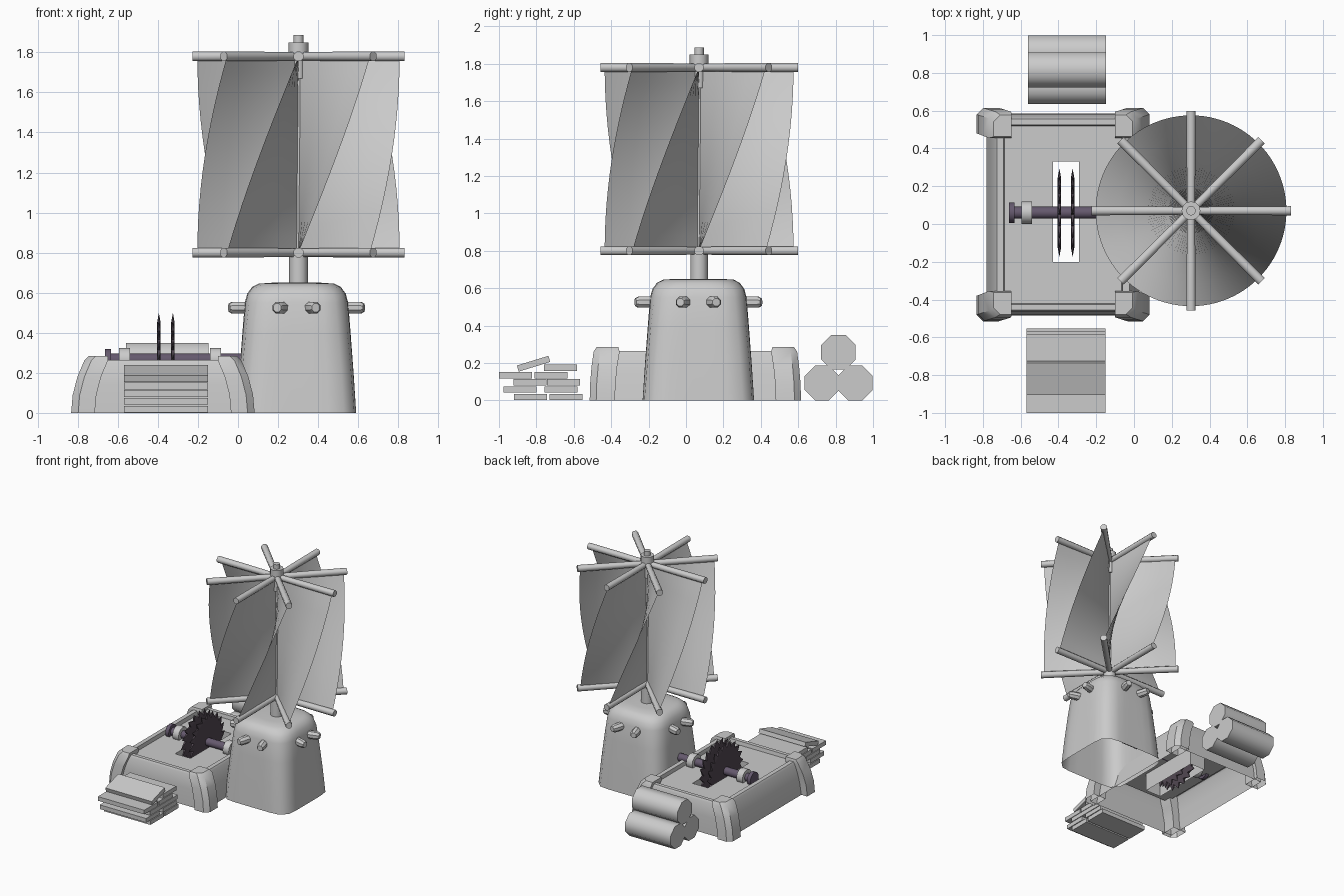
import bpy, bmesh, math
from mathutils import Vector, Matrix

if "Cube" in bpy.data.objects:
    bpy.data.objects.remove(bpy.data.objects["Cube"])


def material(name, col):
    m = bpy.data.materials.new(name)
    m.diffuse_color = (*col, 1)
    m.use_nodes = True
    m.node_tree.nodes["Principled BSDF"].inputs["Base Color"].default_value = m.diffuse_color
    return m


GREY = material("plain_grey", (0.6, 0.6, 0.6))
AXLE = material("dark_purple", (0.13, 0.10, 0.155))
STEEL = material("blade_dark", (0.085, 0.065, 0.085))


def finish(name, bm, mat, smooth=30, normals=True):
    if normals:
        bmesh.ops.recalc_face_normals(bm, faces=bm.faces[:])
    me = bpy.data.meshes.new(name)
    bm.to_mesh(me)
    bm.free()
    me.materials.append(mat)
    ob = bpy.data.objects.new(name, me)
    bpy.context.collection.objects.link(ob)
    if smooth:
        bpy.ops.object.select_all(action='DESELECT')
        ob.select_set(True)
        bpy.context.view_layer.objects.active = ob
        bpy.ops.object.shade_smooth_by_angle(angle=math.radians(smooth))
    return ob


def loft(bm, rings, cap_start=False, cap_end=False):
    """Bridge a list of closed rings with equal point counts."""
    vs = [[bm.verts.new(p) for p in r] for r in rings]
    n = len(vs[0])
    for a, b in zip(vs, vs[1:]):
        for i in range(n):
            j = (i + 1) % n
            bm.faces.new((a[i], a[j], b[j], b[i]))
    if cap_start:
        bm.faces.new(vs[0][::-1])
    if cap_end:
        bm.faces.new(vs[-1])


def rod(bm, p, q, profile, sides=12, turn=0.0):
    """Closed round bar from p to q; profile holds (fraction, radius)."""
    p, q = Vector(p), Vector(q)
    rot = (q - p).to_track_quat('Z', 'Y').to_matrix()
    rings = []
    for t, r in profile:
        c = p.lerp(q, t)
        rings.append([c + rot @ Vector((r * math.cos(turn + math.tau * i / sides),
                                        r * math.sin(turn + math.tau * i / sides), 0))
                      for i in range(sides)])
    loft(bm, rings, True, True)


def bar(name, p, q, r, mat=GREY, sides=12, turn=0.0):
    bm = bmesh.new()
    rod(bm, p, q, [(0, r), (1, r)], sides, turn)
    return finish(name, bm, mat, 50)


def rect(cx, cy, hx, hy, z):
    return [(cx - hx, cy - hy, z), (cx + hx, cy - hy, z),
            (cx + hx, cy + hy, z), (cx - hx, cy + hy, z)]


# Saw table: sloped walls, rim, recessed deck and open slot shaft
PX, PY = -0.375, 0.05
bm = bmesh.new()
loft(bm, [rect(PX, PY, 0.405, 0.535, 0), rect(PX, PY, 0.385, 0.53, 0.14),
          rect(PX, PY, 0.36, 0.515, 0.25), rect(PX, PY, 0.35, 0.505, 0.265),
          rect(PX, PY, 0.315, 0.475, 0.265), rect(PX, PY, 0.31, 0.47, 0.235),
          rect(-0.36, 0.065, 0.07, 0.265, 0.235), rect(-0.36, 0.065, 0.07, 0.265, 0.09)])
finish("saw_table", bm, GREY, 30)

# Flared corner posts
bm = bmesh.new()
for sx in (-1, 1):
    for sy in (-1, 1):
        rings = []
        for z, inset in ((0, 0), (0.09, 0), (0.18, 0), (0.26, 0), (0.285, 0.012)):
            f = 1 - (z / 0.285) ** 2
            xo, yo = 0.38 + 0.078 * f - inset, 0.54 + 0.025 * f - inset
            xi, yi = 0.262 + 0.078 * f + inset, 0.40 + 0.03 * f + inset
            c = 0.035
            pts = [(xi, yi), (xo, yi), (xo, yo - c), (xo - c, yo), (xi, yo)]
            rings.append([(PX + sx * x, PY + sy * y, z) for x, y in pts])
        loft(bm, rings, False, True)
finish("corner_posts", bm, GREY, 35)

# Tower: rounded square that softens to the top
TX, TY = 0.292, 0.066
bm = bmesh.new()
rings = []
for z, h, e in ((0, 0.298, 7), (0.2, 0.285, 6), (0.4, 0.27, 5), (0.55, 0.258, 4.2),
                (0.595, 0.246, 4), (0.628, 0.222, 3.6), (0.645, 0.19, 3.2), (0.65, 0.12, 2.5)):
    ring = []
    for i in range(32):
        a = math.tau * (i + 0.5) / 32
        c, s = math.cos(a), math.sin(a)
        r = h / (abs(c) ** e + abs(s) ** e) ** (1 / e)
        ring.append((TX + r * c, TY + r * s, z))
    rings.append(ring)
loft(bm, rings, False, True)
finish("tower", bm, GREY, 40)

# Pegs, two on each tower side
bm = bmesh.new()
for k in range(4):
    for d in (-16, 16):
        a = math.radians(90 * k + d)
        u = Vector((math.cos(a), math.sin(a), 0))
        c = Vector((TX, TY, 0.525))
        rod(bm, c + u * 0.2, c + u * 0.35, [(0, 0.032), (0.88, 0.032), (1, 0.022)],
            8, math.pi / 8)
finish("tower_pegs", bm, GREY, 30)

# Rotor mast
RX, RY = 0.302, 0.07
for name, z0, z1, r in (("mast_base", 0.63, 0.81, 0.047), ("mast", 0.8, 1.8, 0.014),
                        ("mast_collar", 1.67, 1.8, 0.03), ("mast_cap", 1.77, 1.85, 0.05),
                        ("mast_tip", 1.84, 1.887, 0.025)):
    bar(name, (RX, RY, z0), (RX, RY, z1), r, GREY, 12)

# Spokes at the top and bottom of the rotor
Z0, Z1 = 0.80, 1.78
for name, z in (("lower_spokes", Z0), ("upper_spokes", Z1)):
    bm = bmesh.new()
    for k in range(8):
        a = math.tau * k / 8
        rod(bm, (RX, RY, z), (RX + 0.528 * math.cos(a), RY + 0.528 * math.sin(a), z),
            [(0, 0.022), (0.5, 0.025), (1, 0.026)], 8, math.pi / 8)
    finish(name, bm, GREY, 50)

# Twisted sails, each rising one eighth of a turn
bm = bmesh.new()
ROWS, COLS = 12, 4
for k in range(8):
    grid = []
    for i in range(ROWS + 1):
        t = i / ROWS
        a = math.radians(45 * (k + t))
        grid.append([bm.verts.new((RX + r * math.cos(a), RY + r * math.sin(a), Z0 + (Z1 - Z0) * t))
                     for r in (0.01 + 0.495 * j / COLS for j in range(COLS + 1))])
    for i in range(ROWS):
        for j in range(COLS):
            bm.faces.new((grid[i][j], grid[i][j + 1], grid[i + 1][j + 1], grid[i + 1][j]))
finish("sails", bm, GREY, 60, normals=False)

# Saw axle with end flange and bearings
AY, AZ = 0.06, 0.265
bar("axle", (-0.65, AY, AZ), (0.15, AY, AZ), 0.032, AXLE)
bar("axle_flange", (-0.663, AY, AZ), (-0.633, AY, AZ), 0.055, AXLE)
for name, x in (("outer_bearing", -0.595), ("inner_bearing", -0.14)):
    bar(name, (x, AY, AZ), (x + 0.055, AY, AZ), 0.06, GREY)

# Twin toothed saw blades
TEETH = 20
for name, x in (("left_blade", -0.395), ("right_blade", -0.325)):
    bm = bmesh.new()
    hubs = [bm.verts.new((x + s * 0.009, AY, AZ)) for s in (-1, 1)]
    tips, sides = [], ([], [])
    for i in range(TEETH):
        a = math.tau * i / TEETH
        b = a + 0.05
        for s in (0, 1):
            sides[s].append(bm.verts.new((x + (2 * s - 1) * 0.009, AY + 0.185 * math.cos(b),
                                          AZ + 0.185 * math.sin(b))))
        tips.append(bm.verts.new((x, AY + 0.235 * math.cos(a), AZ + 0.235 * math.sin(a))))
    for i in range(TEETH):
        j = (i + 1) % TEETH
        for s in (0, 1):
            bm.faces.new((hubs[s], sides[s][i], sides[s][j]))
            bm.faces.new((sides[s][i], tips[j], sides[s][j]))
        bm.faces.new((sides[0][i], sides[1][i], tips[j]))
        bm.faces.new((sides[0][j], tips[j], sides[1][j]))
    finish(name, bm, STEEL, 0)

# Log pile
for i, (y, z) in enumerate(((0.727, 0.093), (0.905, 0.093), (0.815, 0.257))):
    bar("log_%d" % (i + 1), (-0.56, y, z), (-0.147, y, z), 0.1, GREY, 8, math.pi / 8)

# Plank stack: centre y, centre z, tilt in degrees
PLANKS = ((-0.832, 0.018, 0), (-0.642, 0.018, 0), (-0.888, 0.058, 0), (-0.668, 0.058, 0),
          (-0.835, 0.097, 0), (-0.655, 0.097, 0), (-0.912, 0.135, 0), (-0.722, 0.135, 0),
          (-0.672, 0.174, 0), (-0.815, 0.196, 17))
bm = bmesh.new()
for y, z, tilt in PLANKS:
    m = (Matrix.Translation((-0.36, y, z)) @ Matrix.Rotation(math.radians(tilt), 4, 'X')
         @ Matrix.Diagonal((0.42, 0.176, 0.034, 1)))
    bmesh.ops.create_cube(bm, size=1, matrix=m)
finish("plank_stack", bm, GREY, 0)
